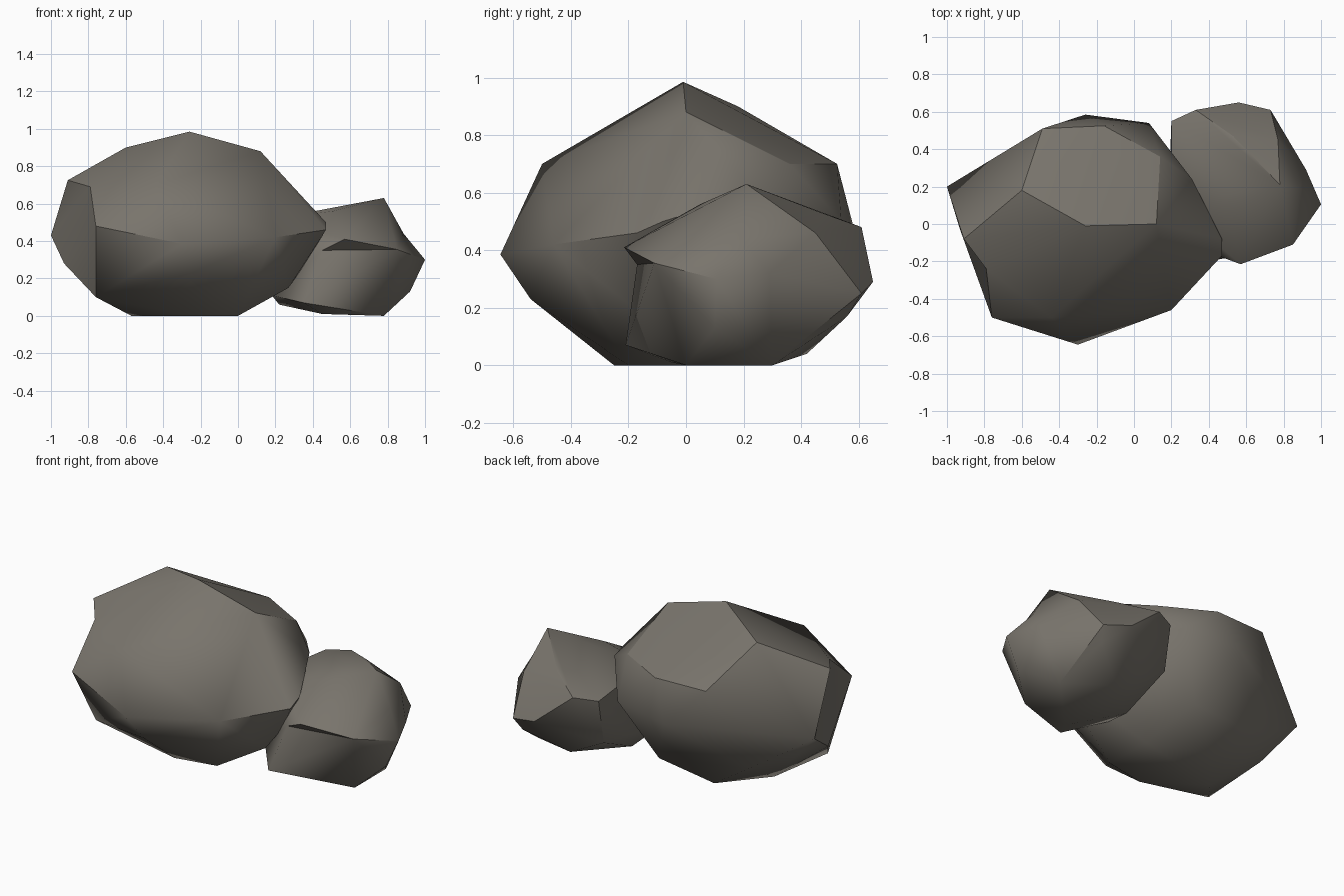
import bpy
import bmesh
import math
from mathutils import Vector

default_cube = bpy.data.objects.get("Cube")
if default_cube:
    bpy.data.objects.remove(default_cube, do_unlink=True)


def make_material(name, colour):
    material = bpy.data.materials.new(name)
    material.use_nodes = True
    material.diffuse_color = colour
    shader = material.node_tree.nodes.get("Principled BSDF")
    shader.inputs["Base Color"].default_value = colour
    shader.inputs["Roughness"].default_value = 0.9
    return material


def make_rock(name, corners, ridges, dents, material):
    """Wrap a hull round the corners, crease the ridges, press in the dents."""
    mesh = bpy.data.meshes.new(name)
    rock = bpy.data.objects.new(name, mesh)
    bpy.context.collection.objects.link(rock)

    bm = bmesh.new()
    for corner in corners:
        bm.verts.new(corner)
    hull = bmesh.ops.convex_hull(bm, input=bm.verts[:])
    unused = {item for key in ("geom_interior", "geom_unused")
              for item in hull[key] if isinstance(item, bmesh.types.BMVert)}
    bmesh.ops.delete(bm, geom=list(unused), context='VERTS')

    def nearest(place):
        return min(bm.verts, key=lambda vert: (vert.co - Vector(place)).length)

    # Natural creases along the ridge lines
    creased = set()
    for ridge in ridges:
        for start, end in zip(ridge, ridge[1:]):
            first, second = nearest(start), nearest(end)
            if first != second:
                creased.add(bm.edges.get((first, second)))

    # Chipped corners
    moves = [(nearest(place), Vector(shift)) for place, shift in dents]
    for vert, shift in moves:
        vert.co += shift

    bmesh.ops.recalc_face_normals(bm, faces=bm.faces[:])
    for face in bm.faces:
        face.smooth = True
    for edge in bm.edges:
        edge.smooth = (edge not in creased
                       and edge.calc_face_angle(0) < math.radians(60))
    bm.to_mesh(mesh)
    bm.free()
    mesh.materials.append(material)


stone = make_material("warm_grey_stone", (0.19, 0.175, 0.15, 1))

# Large boulder: crown facet, left end facet, then the rounded remainder
peak = (-.26, -.01, .985)
crown_east = (.12, 0, .88)
crown_west = (-.6, .18, .9)
crown_north_west = (-.49, .51, .7)
crown_north = (-.16, .525, .7)
crown_north_east = (.14, .36, .7)
end_top = (-.91, -.08, .725)
end_chip = (-.87, -.27, .69)
end_front = (-.76, -.5, .48)
end_low = (-.76, -.27, .1)
end_heel = (-.93, -.03, .28)
end_back = (-1, .2, .43)
front_nose = (-.3, -.645, .385)
shoulders = [(-.44, -.5, .7), (.31, .24, .6), (.2, -.46, .42),
             (.47, -.17, .46), (.47, -.08, .5), (.08, .54, .5),
             (-.26, .585, .47)]
underside = [(-.25, -.54, .23), (.27, -.12, .15), (.36, -.09, .28),
             (-.57, -.03, 0), (-.25, -.25, 0), (0, -.2, 0),
             (0, .1, 0), (-.35, .23, 0), (-.1, .4, .15), (-.63, .3, .19)]
crown = [peak, crown_east, crown_north_east, crown_north,
         crown_north_west, crown_west]
end_facet = [end_top, end_chip, end_front, end_low, end_heel, end_back]
make_rock("large_boulder",
          crown + end_facet + [front_nose] + shoulders + underside,
          [crown + [peak], end_facet + [end_top],
           [end_top, crown_west], [end_front, front_nose]],
          [(end_chip, (.08, .03, 0))], stone)

# Small boulder: back facet ridges, and an undercut ledge in front
top = (.78, .21, .63)
top_back = (.53, .47, .53)
back_left = (.33, .61, .48)
back_right = (.77, .45, .46)
back_corner = (.73, .61, .25)
back_edge = (.56, .65, .29)
heel = (.78, .3, 0)
ledge_tip = (.57, -.215, .41)
ledge_inner = (.45, -.26, .33)
ledge_outer = (.85, -.15, .33)
front_foot = (.35, -.21, .07)
front_toe = (.78, 0, 0)
flank = (.92, .19, .46)
rounded = [(.51, .05, .56), (.2, .1, .52), (1, .105, .3), (.92, .29, .32),
           (.2, .55, .47), (.2, .5, .2), (.18, 0, .11), (.45, -.05, .01),
           (.92, .1, .13), (.48, .42, .04), (.7, .56, .17), (.22, .2, .06)]
make_rock("small_boulder",
          [top, top_back, back_left, back_right, back_corner, back_edge, heel,
           ledge_tip, ledge_inner, ledge_outer, front_foot, front_toe,
           flank] + rounded,
          [[back_edge, back_left, top_back, top, back_right, back_corner, heel],
           [back_corner, back_edge], [front_foot, front_toe],
           [ledge_inner, ledge_tip, ledge_outer, ledge_inner]],
          [(ledge_inner, (0, .09, .02)), (ledge_outer, (0, .04, .025)),
           (flank, (-.035, 0, -.02))], stone)
